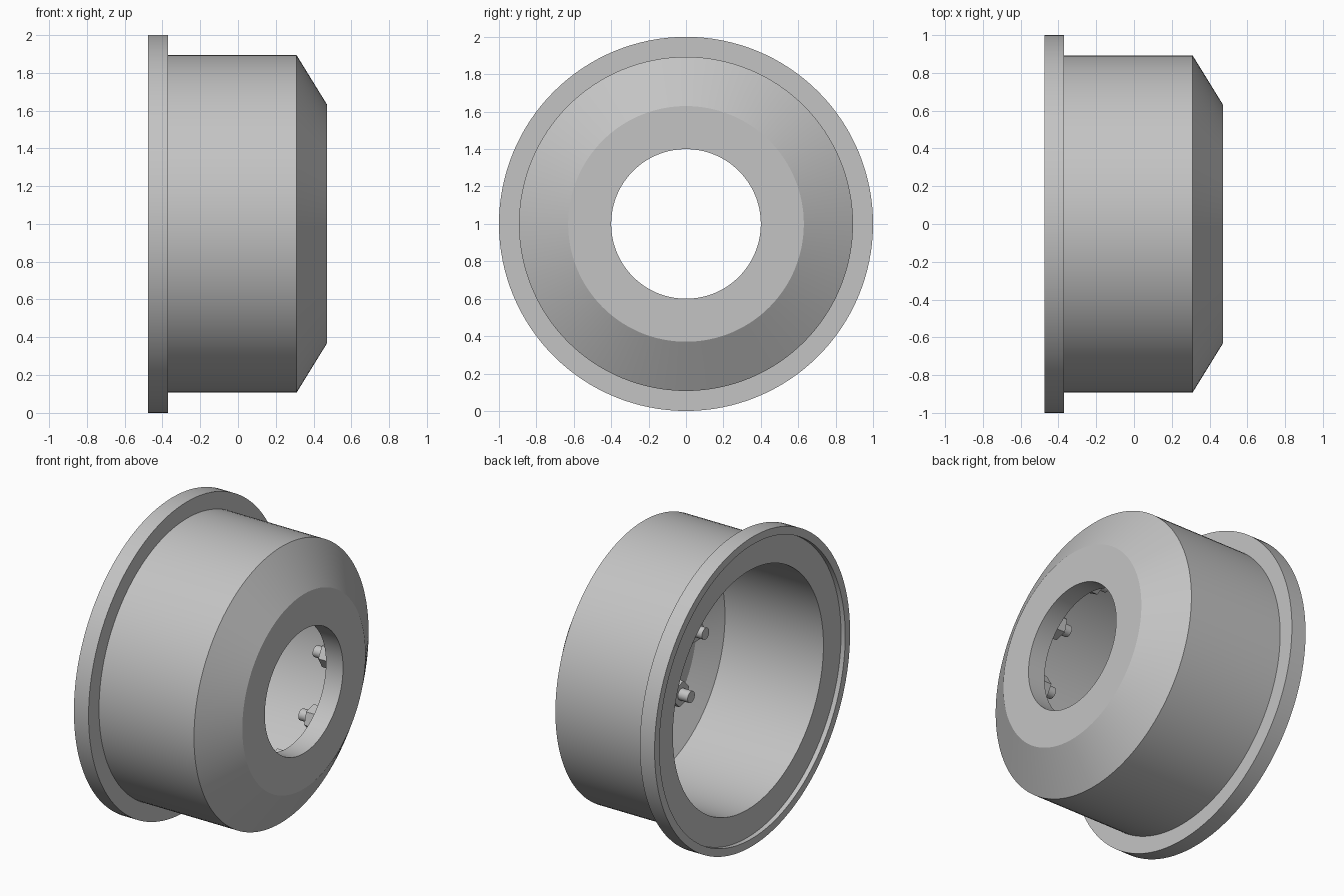
import bpy
import bmesh
import math
from mathutils import Matrix, Vector

cube = bpy.data.objects.get("Cube")
if cube:
    bpy.data.objects.remove(cube, do_unlink=True)

AXIS_HEIGHT = 1.0
SEGMENTS = 128

# One plain metal colour
metal = bpy.data.materials.new("grey_metal")
metal.use_nodes = True
GREY = (0.55, 0.55, 0.55, 1)
metal.diffuse_color = GREY
metal.node_tree.nodes["Principled BSDF"].inputs["Base Color"].default_value = GREY


def finish(bm, name):
    """Turn a bmesh into a smooth shaded object with crisp edges."""
    bmesh.ops.recalc_face_normals(bm, faces=bm.faces)
    mesh = bpy.data.meshes.new(name)
    bm.to_mesh(mesh)
    bm.free()
    mesh.materials.append(metal)
    obj = bpy.data.objects.new(name, mesh)
    bpy.context.collection.objects.link(obj)
    obj.location.z = AXIS_HEIGHT
    bpy.ops.object.select_all(action="DESELECT")
    obj.select_set(True)
    bpy.context.view_layer.objects.active = obj
    bpy.ops.object.shade_smooth_by_angle(angle=math.radians(25))
    return obj


def revolve(name, profile):
    """Spin a closed (x, radius) profile about the x axis."""
    bm = bmesh.new()
    verts = [bm.verts.new((x, 0, r)) for x, r in profile]
    edges = [bm.edges.new((v, verts[i - 1])) for i, v in enumerate(verts)]
    bmesh.ops.spin(bm, geom=verts + edges, cent=(0, 0, 0), axis=(1, 0, 0),
                   angle=math.tau, steps=SEGMENTS)
    bmesh.ops.remove_doubles(bm, verts=bm.verts, dist=0.0005)
    return finish(bm, name)


def cylinder(name, x0, x1, radius, sides, turn, y, z):
    """Cylinder or prism lying along x between x0 and x1."""
    bm = bmesh.new()
    place = (Matrix.Translation(Vector(((x0 + x1) / 2, y, z)))
             @ Matrix.Rotation(turn, 4, "X")
             @ Matrix.Rotation(math.pi / 2, 4, "Y"))
    bmesh.ops.create_cone(bm, cap_ends=True, segments=sides, radius1=radius,
                          radius2=radius, depth=x1 - x0, matrix=place)
    return finish(bm, name)


# Drum: flanged open end, straight wall, tapered end with a centre hole
revolve("drum_shell", [
    (-0.475, 1.0), (-0.37, 1.0), (-0.37, 0.893), (0.31, 0.893),
    (0.472, 0.63), (0.472, 0.4), (0.35, 0.4), (0.35, 0.61),
    (0.26, 0.77), (-0.445, 0.77), (-0.445, 0.95), (-0.475, 0.95),
])

# Ring of studs and hex nuts on the inside of the end plate
STUD_COUNT = 8
STUD_RING = 0.5
for i in range(STUD_COUNT):
    a = math.tau * i / STUD_COUNT
    y, z = STUD_RING * math.cos(a), STUD_RING * math.sin(a)
    cylinder(f"hex_nut_{i + 1}", 0.28, 0.36, 0.08, 6, a, y, z)
    cylinder(f"stud_{i + 1}", 0.21, 0.36, 0.037, 24, a, y, z)
